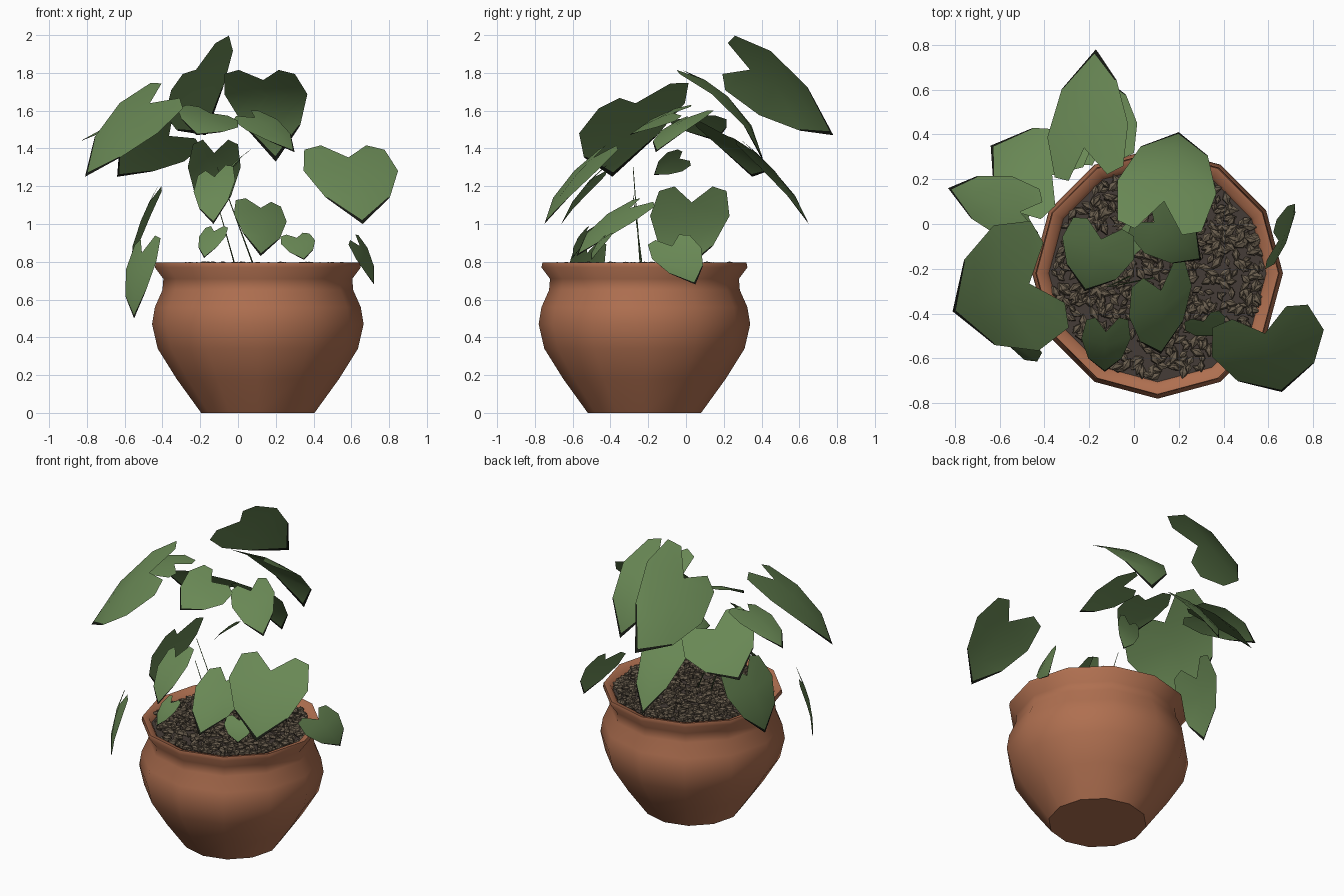
import bpy
import bmesh
import math
import random
from mathutils import Vector, Matrix

if "Cube" in bpy.data.objects:
    bpy.data.objects.remove(bpy.data.objects["Cube"], do_unlink=True)

random.seed(4)
POT_CENTRE = Vector((0.105, -0.22, 0))
SIDES = 12


def make_material(name, colour):
    material = bpy.data.materials.new(name)
    material.use_nodes = True
    rgba = (*colour, 1)
    material.diffuse_color = rgba
    material.node_tree.nodes["Principled BSDF"].inputs["Base Color"].default_value = rgba
    return material


terracotta = make_material("terracotta", (0.43, 0.16, 0.08))
leaf_green = make_material("leaf green", (0.14, 0.245, 0.09))
leaf_edge = make_material("dark leaf edge", (0.008, 0.01, 0.006))
soil_brown = make_material("dark soil", (0.06, 0.046, 0.038))
pebble_brown = make_material("pebble brown", (0.145, 0.113, 0.077))


def finish(bm, name, materials, smooth=True, angle=None):
    mesh = bpy.data.meshes.new(name)
    bm.to_mesh(mesh)
    bm.free()
    for material in materials:
        mesh.materials.append(material)
    obj = bpy.data.objects.new(name, mesh)
    bpy.context.collection.objects.link(obj)
    for poly in mesh.polygons:
        poly.use_smooth = smooth
    if angle:
        bpy.ops.object.select_all(action="DESELECT")
        obj.select_set(True)
        bpy.context.view_layer.objects.active = obj
        bpy.ops.object.shade_smooth_by_angle(angle=math.radians(angle))


def lathe(name, profile, material):
    bm = bmesh.new()
    rings = []
    for radius, z in profile:
        rings.append([bm.verts.new(POT_CENTRE + Vector((
            radius * math.cos(math.tau * i / SIDES),
            radius * math.sin(math.tau * i / SIDES), z))) for i in range(SIDES)])
    for low, high in zip(rings, rings[1:]):
        for i in range(SIDES):
            j = (i + 1) % SIDES
            bm.faces.new((low[i], low[j], high[j], high[i]))
    bm.faces.new(list(reversed(rings[0])))
    finish(bm, name, [material], angle=52)


# Round pot with a flared lip and a thin inner wall
lathe("pot", [(0.30, 0), (0.43, 0.18), (0.53, 0.34), (0.56, 0.47), (0.545, 0.56),
              (0.505, 0.65), (0.50, 0.71), (0.545, 0.77), (0.54, 0.795),
              (0.50, 0.785), (0.475, 0.73)], terracotta)

# Soil surface
bm = bmesh.new()
bmesh.ops.create_circle(bm, cap_ends=True, segments=SIDES, radius=0.485,
                        matrix=Matrix.Translation(POT_CENTRE + Vector((0, 0, 0.755))))
finish(bm, "soil", [soil_brown], smooth=False)

# Loose angular pebbles scattered on the soil
bm = bmesh.new()
for _ in range(720):
    radius = 0.465 * math.sqrt(random.random())
    turn = random.uniform(0, math.tau)
    spot = POT_CENTRE + Vector((radius * math.cos(turn), radius * math.sin(turn),
                                random.uniform(0.757, 0.785)))
    spin = Matrix.Rotation(random.uniform(0, math.tau), 4, "Z")
    tilt = Matrix.Rotation(random.uniform(-0.6, 0.6), 4, "X")
    size = random.uniform(0.7, 1.2)
    stretch = Matrix.Diagonal((0.033 * size, 0.018 * size, 0.016 * size, 1))
    bmesh.ops.create_uvsphere(bm, u_segments=4, v_segments=3, radius=1,
                              matrix=Matrix.Translation(spot) @ spin @ tilt @ stretch)
finish(bm, "pebbles", [pebble_brown], smooth=False)

# Heart-shaped leaf template: (along, across) for the midrib, half outline
# and the inner corner of the dark edge near the tip
MIDRIB = [(0.2, 0), (0.42, 0), (0.72, 0), (0.96, 0), (1, 0)]
OUTLINE = [(0, 0.48), (0.05, 0.85), (0.35, 1), (0.7, 0.68), (0.7, 0.64)]


def leaf(name, base, tip, side, arch=0.07):
    """base lies between the lobe backs, side is the half-width vector."""
    base, tip, side = Vector(base), Vector(tip), Vector(side)
    along = tip - base
    if side.cross(along).z < 0:
        side = -side
    normal = side.cross(along).normalized()
    length = along.length

    bm = bmesh.new()

    def point(u, v):
        lift = length * (arch * 4 * u * (1 - u) - 0.04 * v * v)
        return bm.verts.new(base + along * u + side * v + normal * lift)

    notch, rib, low_rib, inner_tip, end = [point(u, v) for u, v in MIDRIB]
    for sign in (1, -1):
        back, lobe, wide, taper, inner = [point(u, v * sign) for u, v in OUTLINE]
        faces = [(notch, back, lobe), (notch, lobe, wide, rib),
                 (rib, wide, taper, inner, low_rib), (low_rib, inner, inner_tip),
                 (inner, taper, end, inner_tip)]
        for face in faces:
            bm.faces.new(face if sign > 0 else face[::-1])
        bm.faces.ensure_lookup_table()
        bm.faces[-1].material_index = 1
    bm.normal_update()
    # Keep the upper face of the blade outward
    if sum((f.normal for f in bm.faces), Vector()).dot(normal) < 0:
        bmesh.ops.reverse_faces(bm, faces=bm.faces[:])
    finish(bm, name, [leaf_green, leaf_edge])


# Tall crown leaves
leaf("top_leaf", (-0.21, 0.21, 1.88), (-0.17, 0.78, 1.47), (0.18, 0.03, 0.17))
leaf("upper_back_leaf", (0.11, -0.03, 1.82), (0.2, 0.41, 1.33), (0.22, -0.03, 0), arch=0.14)
leaf("upper_inner_leaf", (0.03, 0.06, 1.59), (0.3, -0.16, 1.38), (0.08, 0.11, 0.03))
leaf("back_right_leaf", (-0.29, 0.17, 1.5), (-0.64, 0.35, 1.25), (0.13, 0.18, -0.09))
leaf("back_drooping_leaf", (-0.12, 0.28, 1.45), (-0.13, 0.65, 1.0), (0.14, 0.03, 0))
leaf("right_leaf", (-0.42, 0.03, 1.57), (-0.83, 0.16, 1.44), (0.02, 0.14, 0.02))
leaf("front_right_leaf", (-0.36, -0.22, 1.71), (-0.81, -0.39, 1.25), (0.1, -0.28, -0.08))
leaf("centre_leaf", (-0.13, 0, 1.6), (-0.22, -0.3, 1.47), (0.16, -0.05, -0.05))
leaf("front_left_leaf", (0.56, -0.4, 1.42), (0.66, -0.75, 1.0), (0.25, 0.06, 0))

# Lower leaves hanging around the pot
leaf("side_hanging_leaf", (-0.42, 0.04, 1.2), (-0.57, -0.02, 0.74), (0.02, 0.21, 0))
leaf("front_hanging_leaf", (-0.48, -0.5, 0.93), (-0.55, -0.55, 0.5), (0.08, -0.09, 0.02))
leaf("front_middle_leaf", (-0.12, -0.42, 1.3), (-0.13, -0.66, 1.0), (0.11, 0, 0.03))
leaf("inner_low_leaf", (0.11, -0.21, 1.13), (0.12, -0.58, 0.83), (0.14, 0.07, -0.02))
leaf("left_rim_leaf", (0.61, -0.1, 0.93), (0.72, 0.05, 0.68), (0.03, 0.13, 0.03))

# Small young leaves
leaf("young_leaf_left", (0.3, -0.41, 0.95), (0.35, -0.5, 0.81), (0.09, 0.03, 0.01))
leaf("young_leaf_right", (-0.11, -0.5, 0.99), (-0.18, -0.6, 0.82), (0.07, -0.03, 0))
leaf("young_leaf_high", (0.03, 0, 1.36), (-0.06, -0.17, 1.26), (0.05, -0.04, 0.05))


# Hair-thin stems rising from the soil
def stem(name, start, end):
    start, end = Vector(start), Vector(end)
    rise = end - start
    bm = bmesh.new()
    place = Matrix.Translation((start + end) / 2) @ rise.to_track_quat("Z", "Y").to_matrix().to_4x4()
    bmesh.ops.create_cone(bm, segments=4, radius1=0.004, radius2=0.002,
                          depth=rise.length, cap_ends=True, matrix=place)
    finish(bm, name, [leaf_green])


stem("stem_left", (0.09, -0.24, 0.76), (-0.11, -0.28, 1.3))
stem("stem_right", (-0.01, -0.23, 0.76), (-0.12, -0.28, 1.15))
